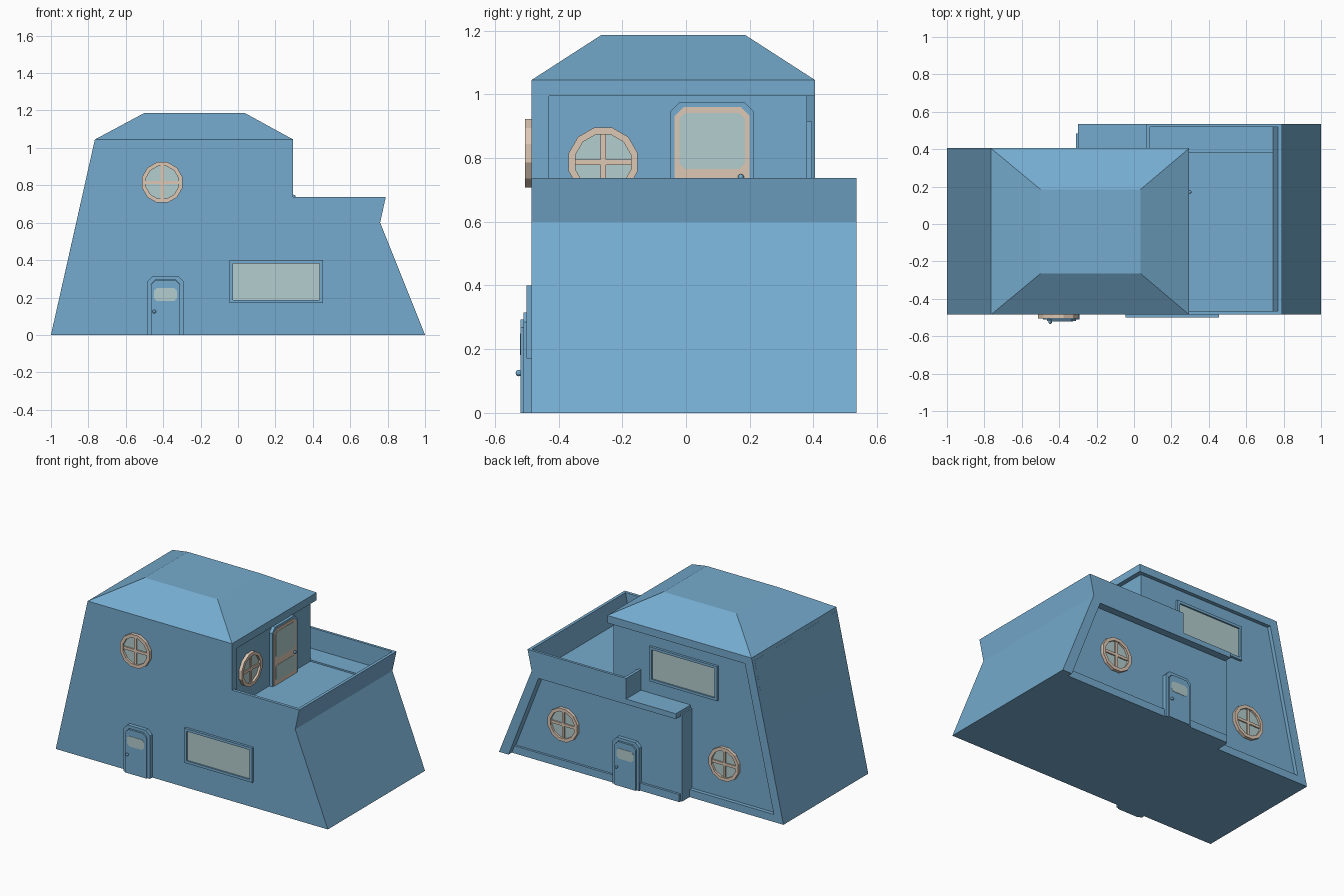
import bpy, bmesh, math
from mathutils import Matrix, Vector

if "Cube" in bpy.data.objects:
    bpy.data.objects.remove(bpy.data.objects["Cube"])


def material(name, rgb):
    m = bpy.data.materials.new(name)
    m.diffuse_color = (*rgb, 1)
    m.use_nodes = True
    m.node_tree.nodes["Principled BSDF"].inputs["Base Color"].default_value = m.diffuse_color
    return m


BLUE = material("blue_plaster", (0.18, 0.41, 0.62))
GLASS = material("pale_glass", (0.45, 0.61, 0.62))
BEIGE = material("beige_wood", (0.73, 0.58, 0.46))


def finish(name, bm, mat):
    bmesh.ops.recalc_face_normals(bm, faces=bm.faces)
    me = bpy.data.meshes.new(name)
    bm.to_mesh(me)
    bm.free()
    me.materials.append(mat)
    ob = bpy.data.objects.new(name, me)
    bpy.context.collection.objects.link(ob)
    return ob


def facing(side, x, y, z):
    """Frame with u along the wall, v up and w pointing out of the wall."""
    u, w = {"front": ((1, 0, 0), (0, -1, 0)), "back": ((-1, 0, 0), (0, 1, 0)),
            "right": ((0, 1, 0), (1, 0, 0))}[side]
    m = Matrix((u, (0, 0, 1), w)).transposed().to_4x4()
    return Matrix.Translation((x, y, z)) @ m


def plate(name, pts, w0, w1, mat, frame, hole=None):
    """Extruded outline, or a ring when an inner outline is given."""
    bm = bmesh.new()

    def loop(p, w):
        return [bm.verts.new(frame @ Vector((a, b, w))) for a, b in p]
    n = len(pts)
    a, b = loop(pts, w0), loop(pts, w1)
    if hole:
        c, d = loop(hole, w0), loop(hole, w1)
        pairs = [(a, b), (b, d), (d, c), (c, a)]
    else:
        bm.faces.new(a)
        bm.faces.new(b)
        pairs = [(a, b)]
    for p, q in pairs:
        for i in range(n):
            j = (i + 1) % n
            bm.faces.new((p[i], p[j], q[j], q[i]))
    return finish(name, bm, mat)


def prism(name, pts, y0, y1):
    """Profile in x and z, extruded along y."""
    return plate(name, pts, -y1, -y0, BLUE, facing("front", 0, 0, 0))


def rect(hw, v0, v1):
    return [(-hw, v0), (hw, v0), (hw, v1), (-hw, v1)]


def arch(hw, v0, v1, c):
    return [(-hw, v0), (hw, v0), (hw, v1 - c), (hw - c, v1), (c - hw, v1), (-hw, v1 - c)]


def octagon(hw, v0, v1, c):
    return [(c - hw, v0), (hw - c, v0), (hw, v0 + c), (hw, v1 - c),
            (hw - c, v1), (c - hw, v1), (-hw, v1 - c), (-hw, v0 + c)]


def circle(r, n=12):
    return [(r * math.cos((i + .5) * math.tau / n), r * math.sin((i + .5) * math.tau / n))
            for i in range(n)]


def knob(name, f, u, v, w):
    bm = bmesh.new()
    bmesh.ops.create_uvsphere(bm, u_segments=10, v_segments=6, radius=0.01,
                              matrix=f @ Matrix.Translation((u, v, w)))
    finish(name, bm, BLUE)


def round_window(name, f):
    plate(name + "_frame", circle(.112), 0, .021, BEIGE, f, circle(.09))
    plate(name + "_glass", circle(.092), 0, .007, GLASS, f)
    plate(name + "_bar_h", rect(.09, -.009, .009), 0, .015, BEIGE, f)
    plate(name + "_bar_v", rect(.009, -.09, .09), 0, .015, BEIGE, f)


def wide_window(name, f):
    plate(name + "_frame", rect(.25, -.115, .115), 0, .016, BLUE, f, rect(.232, -.098, .098))
    plate(name + "_glass", rect(.235, -.1, .1), 0, .006, GLASS, f)


def small_door(name, f):
    plate(name + "_frame", arch(.0975, 0, .315, .03), 0, .025, BLUE, f, arch(.078, 0, .295, .025))
    plate(name + "_leaf", arch(.078, 0, .293, .025), 0, .034, BLUE, f)
    plate(name + "_glass", octagon(.062, .182, .25, .015), .03, .036, GLASS, f)
    knob(name + "_knob", f, -.06, .125, .04)


# Lower storey, rear extension and terrace floor
FL = .59
prism("lower_storey", [(-1, 0), (1, 0), (.764, FL), (-.867, FL)], -.485, .38)
prism("rear_extension", [(-.31, 0), (.99, 0), (.755, FL), (-.31, FL - .01)], .38, .485)
prism("rear_ledge", [(-.3, .565), (.774, .565), (.76, .6), (-.3, .6)], .38, .535)

# Rear edge frames and base trims
prism("right_edge_frame", [(.93, 0), (1, 0), (.764, FL), (.70, FL)], .38, .535)
prism("left_edge_frame", [(-1, 0), (-.94, 0), (-.715, 1.0), (-.775, 1.0)], .38, .405)
prism("rear_base_left", [(-1, 0), (-.3, 0), (-.3, .05), (-.989, .05)], .38, .405)
prism("rear_base_right", [(-.3, 0), (.98, 0), (.96, .05), (-.3, .05)], .485, .5)

# Upper storey with its front wall running out to the roof edge
prism("upper_storey", [(-.867, FL), (.265, FL), (.265, 1.02), (-.771, 1.02)], -.485, .38)
prism("upper_front_wall", [(.2, FL), (.295, FL), (.295, 1.0), (.2, 1.0)], -.485, -.43)
prism("roof_band", [(-.776, .995), (.295, .995), (.295, 1.045), (-.765, 1.045)], -.485, .405)

# Hipped roof with a flat top
bm = bmesh.new()
low = [bm.verts.new(p) for p in
       [(-.765, -.485, 1.045), (.295, -.485, 1.045), (.295, .405, 1.045), (-.765, .405, 1.045)]]
top = [bm.verts.new(p) for p in
       [(-.5, -.265, 1.187), (.035, -.265, 1.187), (.035, .185, 1.187), (-.5, .185, 1.187)]]
bm.faces.new(low)
bm.faces.new(top)
for i in range(4):
    j = (i + 1) % 4
    bm.faces.new((low[i], low[j], top[j], top[i]))
finish("hipped_roof", bm, BLUE)

# Terrace parapets
edge = [(.764, FL), (.76, .6), (.79, .737)]
prism("front_parapet", [(.29, FL)] + edge + [(.29, .737)], -.485, -.465)
prism("rear_parapet", [(.065, FL)] + edge + [(.065, .737)], .518, .535)
prism("right_parapet", [(.742, FL)] + edge + [(.77, .737)], -.485, .535)
prism("parapet_return", [(.065, FL), (.085, FL), (.085, .737), (.065, .737)], .38, .535)

# Windows
round_window("front_round_window", facing("front", -.405, -.485, .815))
round_window("terrace_round_window", facing("right", .265, -.26, .787))
round_window("rear_round_window_right", facing("back", .554, .485, .285))
round_window("rear_round_window_left", facing("back", -.556, .38, .28))
wide_window("front_wide_window", facing("front", .205, -.485, .285))
wide_window("rear_wide_window", facing("back", -.255, .38, .8))

# Ground floor doors
small_door("front_door", facing("front", -.388, -.485, 0))
small_door("rear_door", facing("back", .084, .485, 0))

# Terrace door with two glass panels
f = facing("right", .265, .082, 0)
plate("terrace_door_frame", arch(.132, FL, .975, .03), 0, .022, BLUE, f, arch(.117, FL, .96, .028))
plate("terrace_door_leaf", arch(.118, FL, .96, .028), 0, .026, BEIGE, f)
plate("terrace_door_upper_glass", octagon(.103, .765, .942, .018), .02, .028, GLASS, f)
plate("terrace_door_lower_glass", octagon(.103, .615, .72, .015), .02, .028, GLASS, f)
knob("terrace_door_knob", f, .09, .74, .033)
